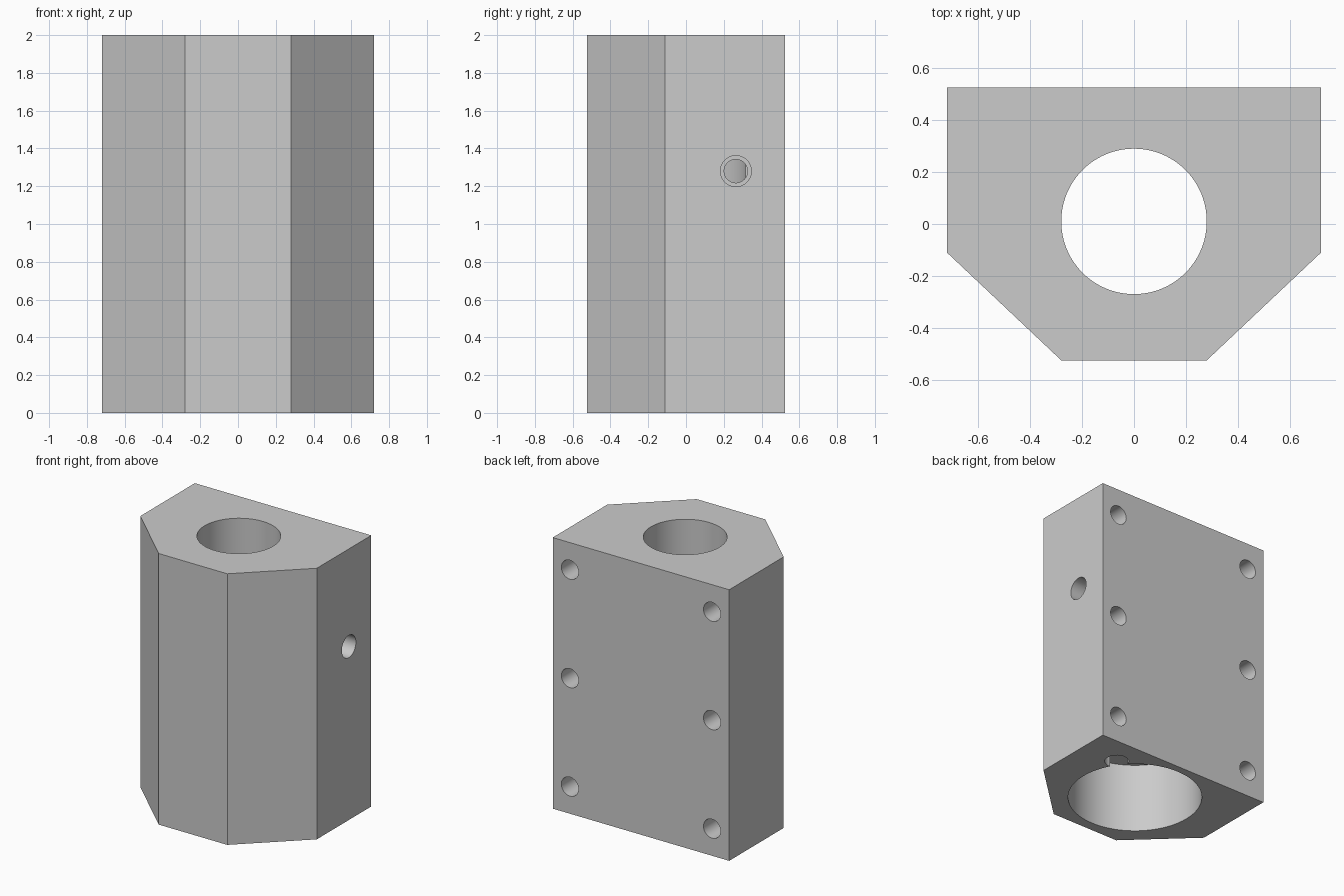
import bpy, bmesh, math
from mathutils import Vector

if "Cube" in bpy.data.objects:
    bpy.data.objects.remove(bpy.data.objects["Cube"])


def prism_block(name, outline, height):
    """Extrude a flat outline up from z = 0."""
    bm = bmesh.new()
    base = bm.faces.new([bm.verts.new((x, y, 0)) for x, y in outline])
    top = bmesh.ops.extrude_face_region(bm, geom=[base])["geom"]
    verts = [v for v in top if isinstance(v, bmesh.types.BMVert)]
    bmesh.ops.translate(bm, verts=verts, vec=(0, 0, height))
    bmesh.ops.recalc_face_normals(bm, faces=bm.faces)
    mesh = bpy.data.meshes.new(name)
    bm.to_mesh(mesh)
    bm.free()
    obj = bpy.data.objects.new(name, mesh)
    bpy.context.collection.objects.link(obj)
    return obj


def drill(target, start, end, radius, sides=64):
    """Cut a round hole between two points."""
    a, b = Vector(start), Vector(end)
    bpy.ops.mesh.primitive_cylinder_add(
        vertices=sides, radius=radius, depth=(b - a).length,
        location=(a + b) / 2,
        rotation=(b - a).to_track_quat("Z", "Y").to_euler())
    cutter = bpy.context.object
    cutter.name = "hole_cutter"
    cutter.hide_render = True
    mod = target.modifiers.new("hole", "BOOLEAN")
    mod.operation = "DIFFERENCE"
    mod.solver = "EXACT"
    mod.object = cutter
    bpy.context.view_layer.objects.active = target
    bpy.ops.object.modifier_apply(modifier=mod.name)
    bpy.data.objects.remove(cutter, do_unlink=True)


# Block with two chamfered front corners
half = [(0.28, -0.525), (0.72, -0.11), (0.72, 0.525)]
outline = half + [(-x, y) for x, y in reversed(half)]
block = prism_block("bearing_block", outline, 2.0)

# Stepped vertical bore: through hole, inner relief, wide pocket from below
C = 0.01
drill(block, (0, C, -0.1), (0, C, 2.1), 0.28, 96)
drill(block, (0, C, -0.1), (0, C, 1.6), 0.31, 96)
drill(block, (0, C, -0.1), (0, C, 0.52), 0.46, 96)

# Pin notch breaking into the lower pocket
drill(block, (0.415, 0.31, -0.1), (0.415, 0.31, 0.5), 0.083, 48)

# Stepped side hole reaching the bore
drill(block, (0.8, 0.264, 1.28), (0.05, 0.264, 1.28), 0.062, 48)
drill(block, (0.8, 0.264, 1.28), (0.42, 0.264, 1.28), 0.082, 48)

# Six blind mounting holes in the back face
for x in (-0.58, 0.58):
    for z in (0.2, 1.0, 1.8):
        drill(block, (x, 0.6, z), (x, 0.12, z), 0.07, 40)

bpy.ops.object.select_all(action="DESELECT")
block.select_set(True)
bpy.context.view_layer.objects.active = block
bpy.ops.object.shade_smooth_by_angle(angle=math.radians(30))
